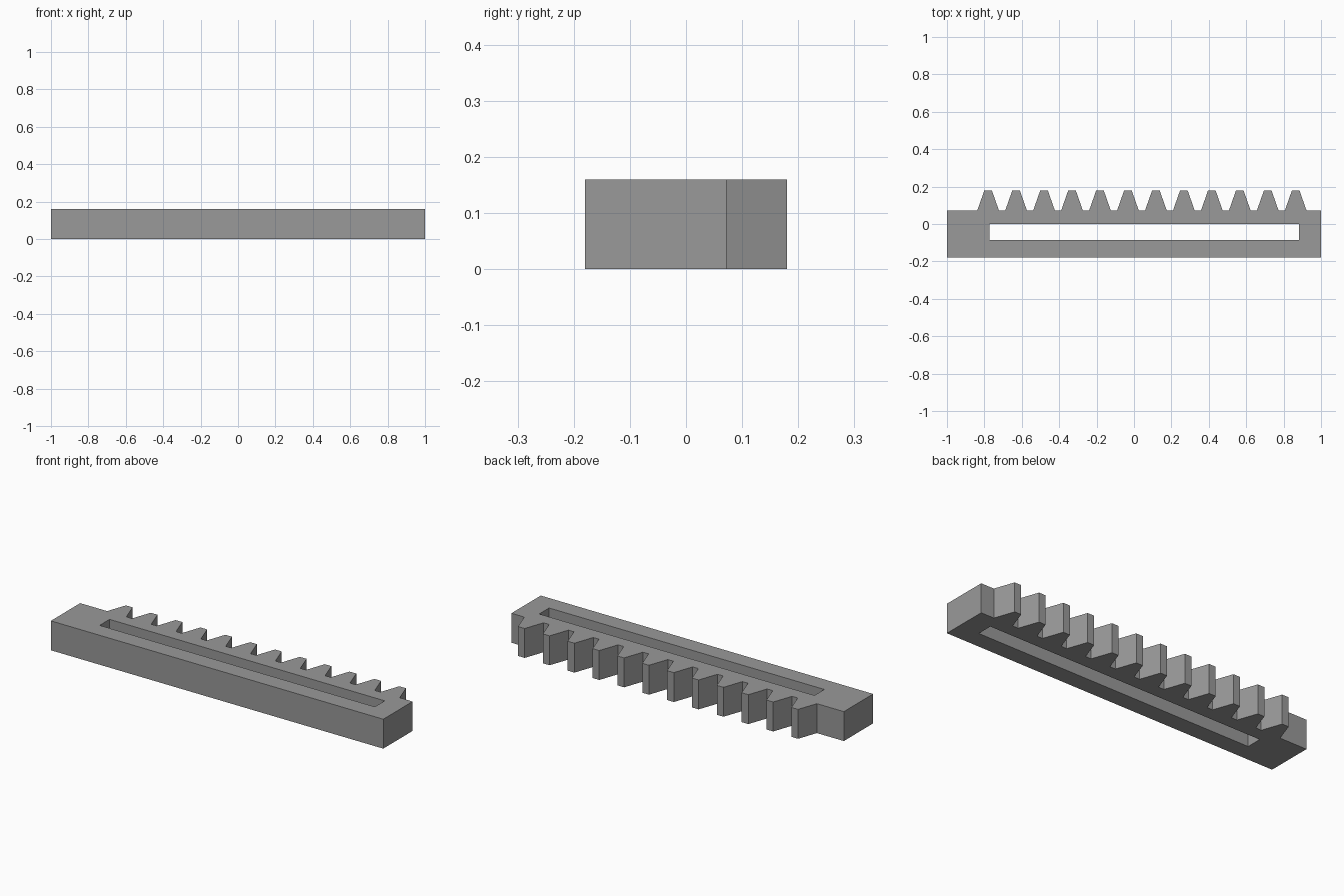
import bpy, bmesh

if "Cube" in bpy.data.objects:
    bpy.data.objects.remove(bpy.data.objects["Cube"])

HEIGHT = 0.16
FRONT, ROOT, TIP = -0.18, 0.072, 0.18      # depth of front face, tooth roots, tooth tips
TEETH, FIRST, PITCH = 12, -0.78, 0.1495    # rack tooth layout
BASE_HALF, TIP_HALF = 0.058, 0.02

grey = bpy.data.materials.new("plain grey")
grey.diffuse_color = (0.32, 0.32, 0.32, 1)
grey.use_nodes = True
grey.node_tree.nodes["Principled BSDF"].inputs["Base Color"].default_value = grey.diffuse_color

# Bar outline with the row of teeth along the back
outline = [(1, FRONT), (1, ROOT)]
for i in reversed(range(TEETH)):
    x = FIRST + i * PITCH
    outline += [(x + BASE_HALF, ROOT), (x + TIP_HALF, TIP),
                (x - TIP_HALF, TIP), (x - BASE_HALF, ROOT)]
outline += [(-1, ROOT), (-1, FRONT)]

# Long slot through the bar
slot = [(-0.773, -0.085), (0.883, -0.085), (0.883, 0.0), (-0.773, 0.0)]

bm = bmesh.new()
edges = []
for loop in (outline, slot):
    verts = [bm.verts.new((x, y, 0)) for x, y in loop]
    edges += [bm.edges.new((verts[i - 1], verts[i])) for i in range(len(verts))]
bmesh.ops.triangle_fill(bm, edges=edges, use_beauty=True, normal=(0, 0, 1))

# Thicken the flat profile into a solid rack
top = bmesh.ops.extrude_face_region(bm, geom=bm.faces[:], use_keep_orig=True)["geom"]
bmesh.ops.translate(bm, vec=(0, 0, HEIGHT),
                    verts=[g for g in top if isinstance(g, bmesh.types.BMVert)])
bmesh.ops.recalc_face_normals(bm, faces=bm.faces[:])

mesh = bpy.data.meshes.new("gear_rack")
bm.to_mesh(mesh)
bm.free()
mesh.materials.append(grey)
rack = bpy.data.objects.new("gear_rack", mesh)
bpy.context.collection.objects.link(rack)
